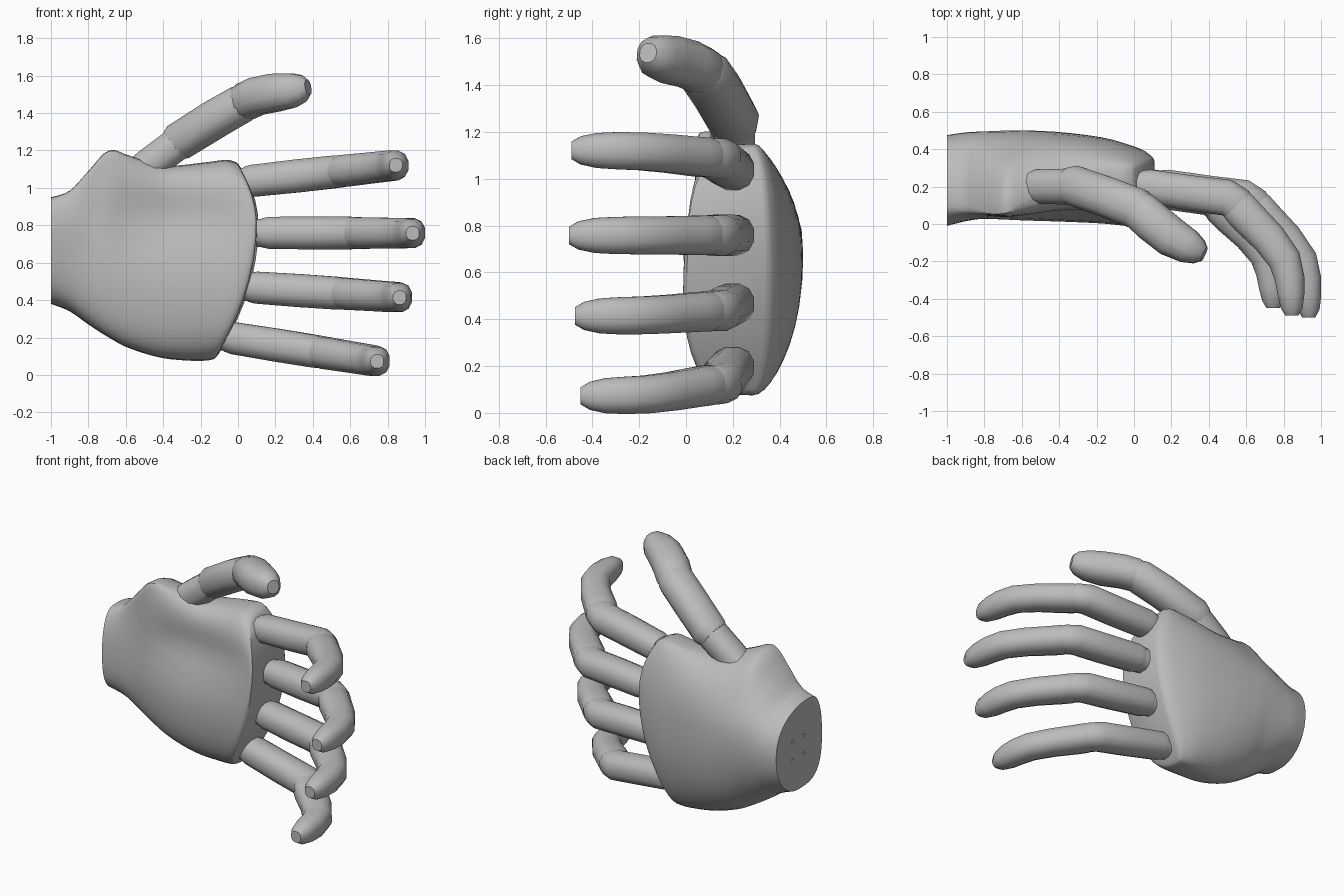
import bpy
import bmesh
from math import sin, cos, pi, radians, exp
from mathutils import Vector, Matrix

old = bpy.data.objects.get("Cube")
if old:
    bpy.data.objects.remove(old, do_unlink=True)

grey = bpy.data.materials.new("plain grey")
grey.use_nodes = True
colour = (0.5, 0.5, 0.5, 1)
grey.diffuse_color = colour
grey.node_tree.nodes["Principled BSDF"].inputs["Base Color"].default_value = colour


def smooth(obj, angle):
    bpy.ops.object.select_all(action="DESELECT")
    obj.select_set(True)
    bpy.context.view_layer.objects.active = obj
    bpy.ops.object.shade_smooth_by_angle(angle=radians(angle))


def make_object(name, bm):
    bmesh.ops.recalc_face_normals(bm, faces=bm.faces)
    mesh = bpy.data.meshes.new(name)
    bm.to_mesh(mesh)
    bm.free()
    obj = bpy.data.objects.new(name, mesh)
    bpy.context.collection.objects.link(obj)
    mesh.materials.append(grey)
    return obj


def bridge(bm, rings):
    for a, b in zip(rings, rings[1:]):
        n = len(a)
        for i in range(n):
            bm.faces.new((a[i], a[(i + 1) % n], b[(i + 1) % n], b[i]))


def spline(keys, steps):
    """Smooth rows of numbers between the key rows."""
    rows = []
    for i in range(len(keys) - 1):
        p = [keys[max(i - 1, 0)], keys[i], keys[i + 1], keys[min(i + 2, len(keys) - 1)]]
        for s in range(steps):
            t = s / steps
            rows.append([b + t * ((c - a) + t * ((2*a - 5*b + 4*c - d) + t * (3*b - a - 3*c + d))) / 2
                         for a, b, c, d in zip(*p)])
    return rows + [list(keys[-1])]


def power(v, e):
    return (1 if v >= 0 else -1) * abs(v) ** e


def bump(v, centre, width):
    return exp(-((v - centre) / width) ** 2)


# Palm: sections along x as (x, low z, high z, front y, widest y, back y, hollow)
PALM = [
    (-1.0, .38, .95, -.01, .24, .475, 0),
    (-.9, .34, .985, .015, .24, .49, 0),
    (-.8, .27, 1.09, .025, .23, .495, .01),
    (-.69, .20, 1.2, .02, .22, .5, .02),
    (-.57, .14, 1.17, .015, .23, .5, .045),
    (-.38, .09, 1.12, .01, .25, .49, .065),
    (-.15, .075, 1.135, .0, .28, .46, .055),
    (.02, .08, 1.15, -.015, .29, .41, .03),
    (.09, .09, 1.14, -.01, .29, .37, .01),
    (.11, .11, 1.13, .005, .28, .34, 0),
]
SIDES = 40
bm = bmesh.new()
rings = []
for x, low, high, front, side, back, hollow in spline(PALM, 4):
    ring = []
    mid, half = (low + high) / 2, (high - low) / 2
    for k in range(SIDES):
        a = 2 * pi * k / SIDES
        top = max(cos(a), 0)
        # The thumb side leans forward near the wrist
        edge = side - .16 * bump(x, -.78, .3) * top
        if sin(a) >= 0:
            # Fuller shoulder behind the thumb, then a saddle towards the wrist
            z = mid + half * power(cos(a), .95 - .2 * bump(x, -.33, .22) * (cos(a) > 0))
            y = edge + (back - edge) * sin(a)
            y -= .06 * bump(z, 1.05, .16) * bump(x, -.7, .16) * sin(a)
        else:
            z = mid + half * power(cos(a), .75)
            y = edge + (edge - front) * power(sin(a), .6)
            y += hollow * bump(z, .83, .17)
        # The knuckle edge curves back towards both sides
        t = (x + 1) / 1.11
        bend = (z - .8) ** 2 * (1.0 if z > .8 else .45) + .04 * max(.3 - y, 0)
        ring.append(bm.verts.new((x - bend * t ** 4, y, z)))
    rings.append(ring)
bridge(bm, rings)
bm.faces.new(rings[0])
end = rings[-1]
bm.faces.new((end[0], end[1], end[-1]))
half_n = SIDES // 2
for i in range(1, half_n - 1):
    bm.faces.new((end[i], end[i + 1], end[-i - 1], end[-i]))
bm.faces.new((end[half_n - 1], end[half_n], end[half_n + 1]))
palm = make_object("palm", bm)

# Four small mounting holes in the wrist
bm = bmesh.new()
for dy in (-.06, .06):
    for dz in (-.06, .06):
        place = Matrix.Translation((-1, .24 + dy, .66 + dz)) @ Matrix.Rotation(pi / 2, 4, "Y")
        bmesh.ops.create_cone(bm, cap_ends=True, segments=10, radius1=.01, radius2=.01,
                              depth=.06, matrix=place)
cutter = make_object("hole_cutter", bm)
cutter.hide_render = True
bpy.context.view_layer.objects.active = palm
holes = palm.modifiers.new("holes", "BOOLEAN")
holes.operation = "DIFFERENCE"
holes.object = cutter
bpy.ops.object.modifier_apply(modifier=holes.name)
bpy.data.objects.remove(cutter, do_unlink=True)
smooth(palm, 35)


def tube(name, stations, sides=12):
    """Loft along stations of (centre, half width, half depth)."""
    bm = bmesh.new()
    rings = []
    for i, (c, w, d) in enumerate(stations):
        along = (stations[min(i + 1, len(stations) - 1)][0] - stations[max(i - 1, 0)][0]).normalized()
        up = Vector((0, 0, 1))
        up = (up - along * up.dot(along)).normalized()
        out = along.cross(up)
        ring = []
        for k in range(sides):
            a = 2 * pi * (k + .5) / sides
            ring.append(bm.verts.new(c + up * w * power(cos(a), .85) + out * d * power(sin(a), .85)))
        rings.append(ring)
    bridge(bm, rings)
    bm.faces.new(rings[0])
    bm.faces.new(rings[-1])
    smooth(make_object(name, bm), 38)


# Finger parts as (distance back from tip, y, half width, half depth)
PEG = [(-1.0, .21, .075, .08), (-.82, .2, .078, .085)]
LINK = [(-.87, .205, .08, .085), (-.83, .2, .088, .094), (-.6, .165, .091, .097),
        (-.41, .14, .09, .1), (-.36, .105, .087, .098), (-.33, .07, .078, .088)]
TIP = [(-.38, .115, .078, .088), (-.345, .085, .087, .1), (-.3, .035, .086, .1),
       (-.19, -.075, .084, .095), (-.105, -.19, .083, .09), (-.078, -.29, .082, .082),
       (-.07, -.38, .077, .073), (-.066, -.45, .062, .06), (-.066, -.49, .038, .036)]

# name: tip x, root z, tip z, y shift
FINGERS = {
    "index": (.91, 1.025, 1.12, 0),
    "middle": (1.0, .76, .758, -.01),
    "ring": (.93, .475, .415, .015),
    "little": (.81, .215, .075, .04),
}
for finger, (tip_x, z0, z1, shift) in FINGERS.items():
    for part, rows in (("knuckle", PEG), ("link", LINK), ("fingertip", TIP)):
        stations = []
        for dx, y, w, d in rows:
            f = (dx + .95) / .87
            bent = min(max((.2 - y) / .65, 0), 1)
            stations.append((Vector((tip_x + dx, y + shift * bent, z0 + (z1 - z0) * f)), w, d))
        tube(f"{finger}_{part}", stations)

# Thumb parts as (x, y, z, half width, half depth)
THUMB = {
    "thumb_base": [(-.58, .2, 1.04, .085, .09), (-.48, .2, 1.12, .092, .095), (-.3, .2, 1.255, .092, .1)],
    "thumb_link": [(-.35, .205, 1.225, .09, .097), (-.32, .205, 1.245, .102, .11), (-.12, .135, 1.37, .104, .112),
                   (.02, .08, 1.45, .102, .112), (.05, .065, 1.465, .09, .1)],
    "thumb_tip": [(.01, .085, 1.445, .088, .095), (.04, .065, 1.462, .102, .11), (.1, .01, 1.49, .103, .112),
                  (.2, -.07, 1.51, .104, .11), (.29, -.12, 1.522, .094, .095),
                  (.345, -.148, 1.532, .074, .07), (.375, -.162, 1.538, .042, .04)],
}
for name, rows in THUMB.items():
    tube(name, [(Vector(r[:3]), r[3], r[4]) for r in rows])
